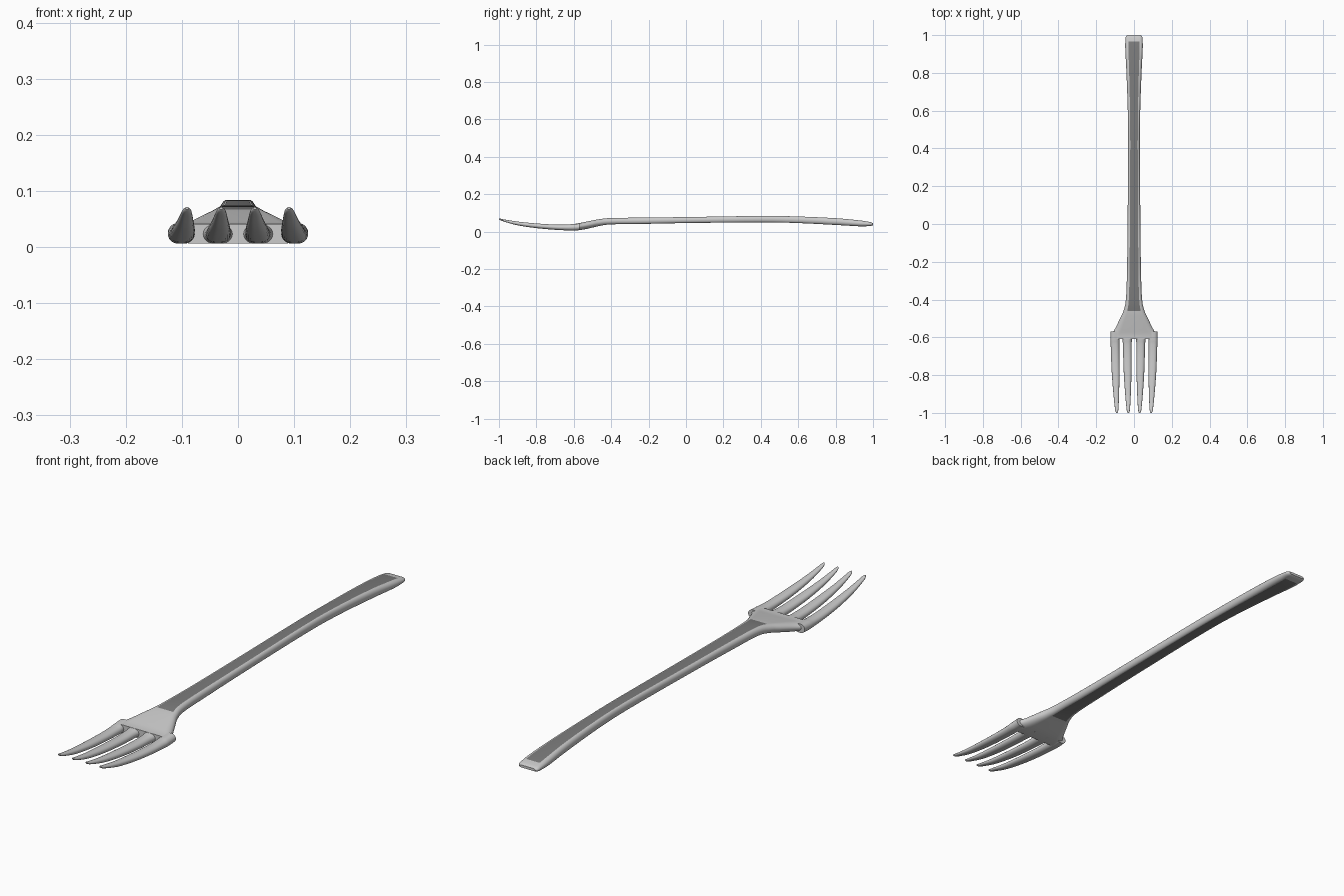
import bpy, bmesh, math

if "Cube" in bpy.data.objects:
    bpy.data.objects.remove(bpy.data.objects["Cube"])

dark = bpy.data.materials.new("dark_inlay")
dark.diffuse_color = (0.2, 0.2, 0.2, 1)
dark.use_nodes = True
dark.node_tree.nodes["Principled BSDF"].inputs["Base Color"].default_value = dark.diffuse_color
steel = bpy.data.materials.new("steel")
steel.diffuse_color = (0.8, 0.8, 0.8, 1)
steel.use_nodes = True
steel.node_tree.nodes["Principled BSDF"].inputs["Base Color"].default_value = steel.diffuse_color


def refine(rows, steps):
    """Catmull-Rom interpolation between stations."""
    out = []
    for i in range(len(rows) - 1):
        a, b, c, d = (rows[max(0, min(len(rows) - 1, j))] for j in range(i - 1, i + 3))
        for k in range(steps):
            t = k / steps
            out.append(tuple(0.5 * (2 * q + (r - p) * t + (2 * p - 5 * q + 4 * r - s) * t * t
                                    + (3 * q - p - 3 * r + s) * t ** 3)
                             for p, q, r, s in zip(a, b, c, d)))
    return out + [rows[-1]]


def section(y, cx, w, top, bot, flat, n=6):
    """Flat-topped section with rounded sides; points run round from the right."""
    s, cz, h = w * flat, (top + bot) / 2, (top - bot) / 2
    pts = []
    for side in (1, -1):
        for i in range(2 * n + 1):
            a = -math.pi / 2 + math.pi * i / (2 * n)
            pts.append((cx + side * (s + (w - s) * math.cos(a)), y, cz + side * h * math.sin(a)))
    return pts


def loft(name, sections, inlay=None):
    bm = bmesh.new()
    rings = [[bm.verts.new(p) for p in sec] for sec in sections]
    m = len(rings[0])
    for r0, r1 in zip(rings, rings[1:]):
        y = (r0[0].co.y + r1[0].co.y) / 2
        for i in range(m):
            j = (i + 1) % m
            f = bm.faces.new((r0[i], r0[j], r1[j], r1[i]))
            # the wide flat strips on top and underside carry the inlay
            if inlay and j % (m // 2) == 0 and inlay[0] < y < inlay[1]:
                f.material_index = 1
    bm.faces.new(rings[0])
    bm.faces.new(rings[-1])
    bmesh.ops.recalc_face_normals(bm, faces=bm.faces)
    me = bpy.data.meshes.new(name)
    bm.to_mesh(me)
    bm.free()
    me.materials.append(steel)
    me.materials.append(dark)
    ob = bpy.data.objects.new(name, me)
    bpy.context.collection.objects.link(ob)
    bpy.context.view_layer.objects.active = ob
    ob.select_set(True)
    bpy.ops.object.shade_smooth_by_angle(angle=math.radians(40))
    ob.select_set(False)


# Handle and head: y, half width, top z, bottom z
body = [
    (-0.61, 0.121, 0.041, 0.006), (-0.585, 0.118, 0.043, 0.007),
    (-0.55, 0.098, 0.050, 0.011), (-0.50, 0.074, 0.060, 0.022),
    (-0.46, 0.056, 0.067, 0.031), (-0.40, 0.043, 0.073, 0.039),
    (-0.25, 0.037, 0.075, 0.041), (0.0, 0.034, 0.078, 0.046),
    (0.4, 0.031, 0.084, 0.050), (0.6, 0.033, 0.081, 0.046),
    (0.8, 0.040, 0.072, 0.036), (0.92, 0.046, 0.061, 0.029),
    (0.965, 0.046, 0.055, 0.029), (0.99, 0.044, 0.050, 0.031),
    (1.0, 0.036, 0.045, 0.035),
]
loft("handle_and_head",
     [section(y, 0, w, t, b, 0.64) for y, w, t, b in refine(body, 4)],
     inlay=(-0.46, 0.965))

# Tines: y, half width, top z, bottom z, inward lean
tine = [
    (-0.57, 0.026, 0.043, 0.008, 0.0), (-0.60, 0.028, 0.041, 0.006, 0.0),
    (-0.615, 0.025, 0.040, 0.006, 0.0), (-0.64, 0.023, 0.038, 0.007, 0.05),
    (-0.70, 0.022, 0.038, 0.010, 0.15), (-0.80, 0.020, 0.044, 0.019, 0.4),
    (-0.90, 0.015, 0.054, 0.034, 0.7), (-0.97, 0.010, 0.065, 0.053, 0.92),
    (-0.992, 0.007, 0.070, 0.061, 0.98), (-1.0, 0.003, 0.071, 0.067, 1.0),
]
for label, x0, x1 in (("outer", 0.101, 0.091), ("inner", 0.036, 0.030)):
    for hand, s in (("left", -1), ("right", 1)):
        loft(f"{label}_tine_{hand}",
             [section(y, s * (x0 + (x1 - x0) * lean), min(w, 0.125 - x0) if label == "outer" else w,
                      t, b, 0.2)
              for y, w, t, b, lean in refine(tine, 4)])
